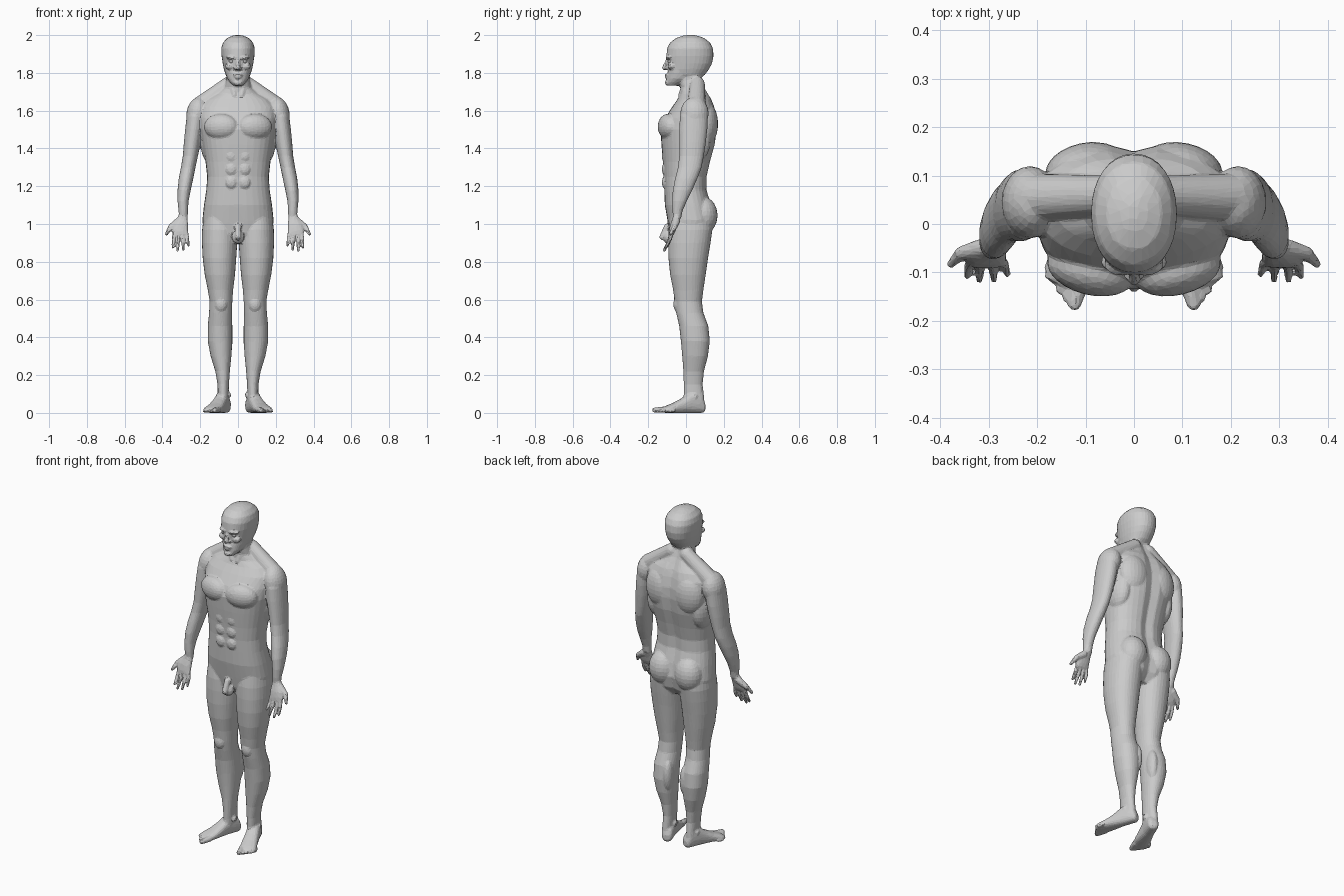
import bpy, bmesh, math
from mathutils import Matrix, Vector

bm = bmesh.new()


def curve(v, n):
    return math.copysign(abs(v) ** (2 / n), v)


def loft(rows, n=2.2, seg=32, groove=0.0, matrix=Matrix()):
    """Skin of stacked rings; each row is (z, x0, x1, y0, y1)."""
    rings = []
    for z, x0, x1, y0, y1 in rows:
        ring = []
        for i in range(seg):
            a = 2 * math.pi * i / seg
            x = (x0 + x1) / 2 + (x1 - x0) / 2 * curve(math.cos(a), n)
            y = (y0 + y1) / 2 + (y1 - y0) / 2 * curve(math.sin(a), n)
            if groove and y > 0:
                y -= groove * math.exp(-(x / 0.025) ** 2)
            ring.append(bm.verts.new(matrix @ Vector((x, y, z))))
        rings.append(ring)
    for a, b in zip(rings, rings[1:]):
        for i in range(seg):
            j = (i + 1) % seg
            bm.faces.new((a[i], a[j], b[j], b[i]))
    bm.faces.new(rings[0][::-1])
    bm.faces.new(rings[-1])


def ball(pos, radii, rx=0, ry=0, rz=0):
    m = (Matrix.Translation(pos) @ Matrix.Rotation(math.radians(rz), 4, 'Z')
         @ Matrix.Rotation(math.radians(ry), 4, 'Y')
         @ Matrix.Rotation(math.radians(rx), 4, 'X') @ Matrix.Diagonal((*radii, 1)))
    bmesh.ops.create_uvsphere(bm, u_segments=24, v_segments=14, radius=1, matrix=m)


def bone(a, b, ra, rb):
    """Tapered capsule from a to b."""
    a, b = Vector(a), Vector(b)
    d = b - a
    m = Matrix.Translation((a + b) / 2) @ d.to_track_quat('Z', 'Y').to_matrix().to_4x4()
    bmesh.ops.create_cone(bm, cap_ends=True, segments=16, radius1=ra, radius2=rb,
                          depth=d.length, matrix=m)
    ball(a, (ra,) * 3)
    ball(b, (rb,) * 3)


def sym(rows):
    return [(z, -w, w, y0, y1) for z, w, y0, y1 in rows]


# torso and neck
loft(sym([(0.90, .12, -.06, .10), (0.95, .18, -.085, .135), (1.02, .189, -.098, .15),
          (1.10, .18, -.112, .135), (1.18, .168, -.115, .112), (1.25, .163, -.117, .112),
          (1.33, .172, -.122, .13), (1.42, .188, -.13, .155), (1.50, .20, -.135, .166),
          (1.56, .205, -.112, .165), (1.62, .20, -.073, .152), (1.66, .165, -.045, .137),
          (1.69, .11, -.03, .12), (1.72, .073, -.03, .105), (1.76, .062, -.04, .09),
          (1.82, .06, -.04, .09)]), n=2.4, groove=.016)
# head
loft(sym([(1.765, .045, -.05, .07), (1.79, .066, -.085, .10), (1.82, .075, -.097, .122),
          (1.85, .081, -.10, .138), (1.89, .087, -.104, .146), (1.93, .089, -.10, .143),
          (1.96, .08, -.085, .128), (1.985, .057, -.052, .095), (1.997, .028, -.015, .06),
          (2.001, .01, .01, .04)]), n=2.15)
# jaw
loft(sym([(1.732, .025, -.098, -.04), (1.75, .042, -.105, .0), (1.77, .057, -.102, .04),
          (1.80, .066, -.098, .06), (1.83, .07, -.09, .06)]), n=2.2)
# nose, lips and chin
bone((0, -.096, 1.872), (0, -.116, 1.826), .009, .012)
ball((0, -.101, 1.789), (.026, .012, .006))
ball((0, -.100, 1.777), (.022, .012, .006))
ball((0, -.098, 1.748), (.024, .014, .016))
# groin
bone((0, -.10, .985), (0, -.125, .93), .017, .016)
ball((0, -.095, .93), (.034, .026, .035))

# everything below is the +x half and is mirrored
# brow, nostril and cheek
ball((.036, -.093, 1.880), (.03, .013, .008), rz=22)
ball((.013, -.105, 1.822), (.009, .011, .008))
ball((.045, -.078, 1.835), (.024, .02, .018))
# chest, neck, shoulder, blade, flank and seat muscles
ball((.09, -.095, 1.515), (.092, .052, .068), rz=14)
bone((.052, .02, 1.81), (.018, -.03, 1.68), .016, .013)
bone((.05, .06, 1.74), (.20, .055, 1.625), .04, .05)
ball((.215, .045, 1.585), (.058, .075, .088), ry=-10)
ball((.10, .115, 1.53), (.085, .053, .11), rz=-12)
ball((.145, .04, 1.44), (.055, .09, .12))
ball((.085, .09, 1.045), (.082, .077, .10))
for z in (1.22, 1.29, 1.36):
    ball((.035, -.112, z), (.03, .016, .033))

# leg
loft([(.06, .05, .11, -.015, .098), (.10, .05, .107, -.012, .094), (.15, .048, .108, -.012, .088),
      (.22, .043, .12, -.014, .095), (.30, .035, .145, -.02, .116), (.38, .03, .16, -.027, .126),
      (.46, .03, .16, -.036, .118), (.53, .032, .153, -.052, .092), (.59, .03, .15, -.06, .084),
      (.65, .026, .16, -.068, .092), (.73, .016, .176, -.084, .104), (.82, .009, .187, -.093, .117),
      (.90, .004, .191, -.095, .13), (.97, .003, .19, -.093, .14), (1.05, .02, .18, -.08, .13)],
     n=2.15)
ball((.09, -.043, .575), (.033, .024, .042))
ball((.055, .085, .40), (.027, .038, .09))
ball((.048, .035, .095), (.012, .017, .017))
ball((.108, .045, .085), (.011, .017, .017))

# foot: rings run from the heel to the ball, turned outward
turn = (Matrix.Translation((.075, .06, 0)) @ Matrix.Rotation(math.radians(21), 4, 'Z')
        @ Matrix.Rotation(math.radians(90), 4, 'X'))
loft([(-.042, -.018, .018, .012, .045), (-.03, -.03, .03, .0, .075), (.0, -.034, .034, .0, .10),
      (.045, -.037, .036, .0, .105), (.09, -.042, .038, .0, .075), (.135, -.047, .042, .0, .052),
      (.175, -.047, .046, .0, .037), (.20, -.040, .042, .002, .026)], n=2.5, matrix=turn)
for i in range(5):
    x = -.034 + .0185 * i
    r = .0145 if i == 0 else .0105 - .0006 * i
    bone(turn @ Vector((x, r + .003, .175 - .006 * i)),
         turn @ Vector((x * 1.06, r, .228 - .004 * i - .0022 * i * i)), r + .002, r)

# arm
loft([(1.03, .266, .312, -.068, -.026), (1.07, .265, .315, -.072, -.018),
      (1.12, .262, .32, -.073, .004), (1.18, .25, .32, -.07, .034), (1.24, .237, .314, -.058, .06),
      (1.30, .225, .302, -.043, .083), (1.36, .212, .292, -.036, .094), (1.43, .198, .287, -.036, .105),
      (1.50, .187, .28, -.036, .113), (1.57, .178, .272, -.032, .115), (1.62, .18, .257, -.015, .105),
      (1.65, .19, .235, .02, .085)], n=2.1)
# palm
loft([(.945, .266, .345, -.092, -.064), (.965, .264, .35, -.09, -.054),
      (.995, .264, .345, -.084, -.044), (1.025, .266, .326, -.073, -.032),
      (1.05, .268, .312, -.066, -.026)], n=2.4)
# fingers: knuckle, middle joint, tip
for k, m, t in [((.274, -.076, .955), (.267, -.083, .92), (.262, -.103, .887)),
                ((.295, -.078, .95), (.291, -.092, .904), (.289, -.115, .864)),
                ((.317, -.078, .95), (.318, -.092, .90), (.319, -.116, .860)),
                ((.337, -.076, .952), (.342, -.088, .912), (.345, -.108, .876))]:
    bone(k, m, .0115, .0098)
    bone(m, t, .0098, .008)
# thumb
bone((.315, -.05, 1.015), (.357, -.06, .985), .02, .0145)
bone((.357, -.06, .985), (.378, -.083, .947), .0135, .0095)

# fuse, soften and facet the whole body
bmesh.ops.recalc_face_normals(bm, faces=bm.faces[:])
mesh = bpy.data.meshes.new("body")
bm.to_mesh(mesh)
bm.free()
body = bpy.data.objects.new("body", mesh)
bpy.context.collection.objects.link(body)
bpy.context.view_layer.objects.active = body
body.select_set(True)
mirror = body.modifiers.new("mirror", 'MIRROR')
mirror.use_mirror_merge = False
fuse = body.modifiers.new("fuse", 'REMESH')
fuse.mode = 'VOXEL'
fuse.voxel_size = .005
soften = body.modifiers.new("soften", 'SMOOTH')
soften.factor = .5
soften.iterations = 8
facet = body.modifiers.new("facet", 'DECIMATE')
facet.ratio = .05
for name in [m.name for m in body.modifiers]:
    bpy.ops.object.modifier_apply(modifier=name)

# eyes
for s in (-1, 1):
    bpy.ops.mesh.primitive_uv_sphere_add(segments=12, ring_count=8, radius=.013,
                                         location=(s * .034, -.084, 1.862))
    bpy.context.object.name = "eye"
